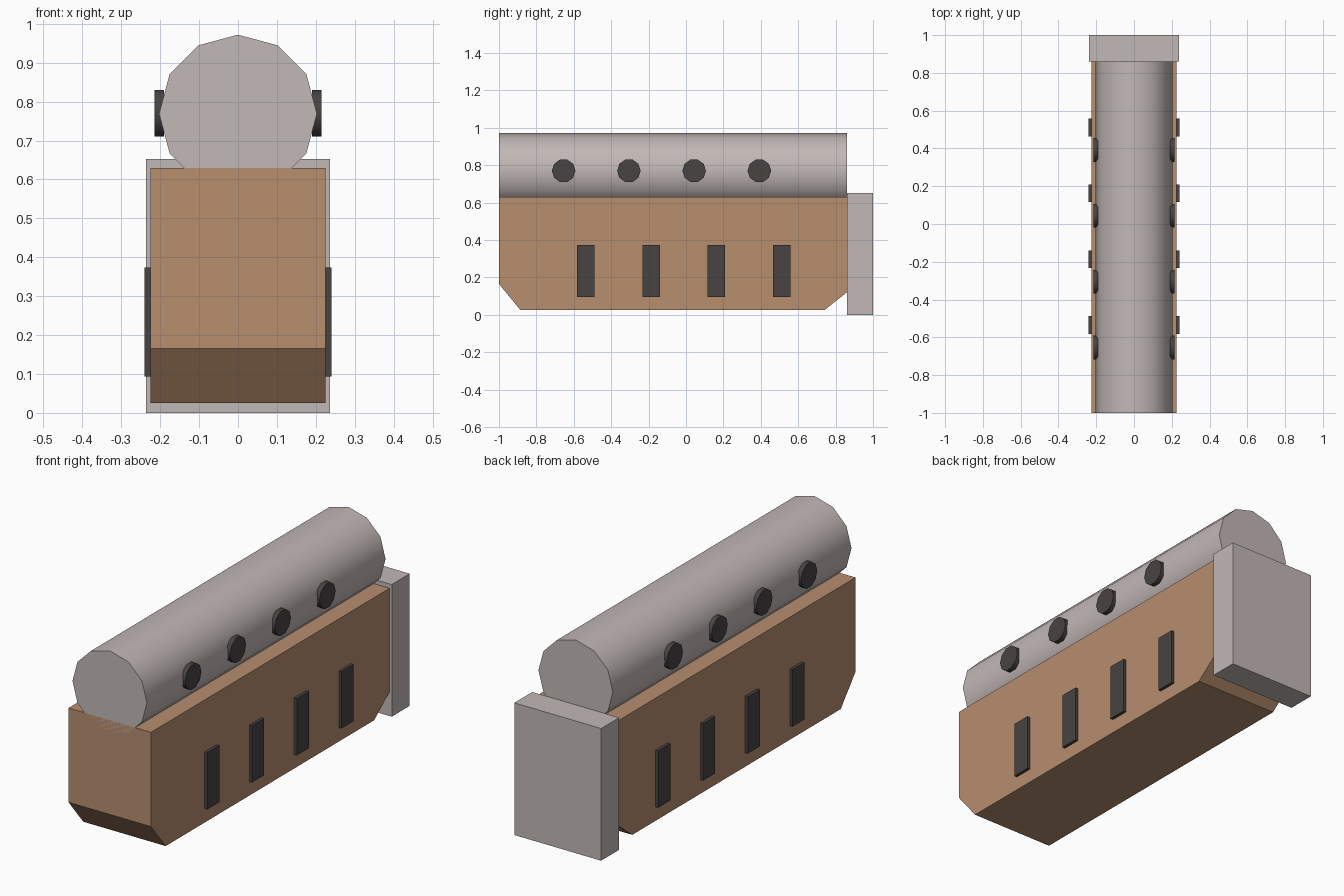
import bpy, bmesh, math
from mathutils import Matrix

if "Cube" in bpy.data.objects:
    bpy.data.objects.remove(bpy.data.objects["Cube"])


def material(name, rgb):
    lin = [((c / 255 + 0.055) / 1.055) ** 2.4 for c in rgb]
    m = bpy.data.materials.new(name)
    m.diffuse_color = (*lin, 1)
    m.use_nodes = True
    m.node_tree.nodes["Principled BSDF"].inputs["Base Color"].default_value = m.diffuse_color
    return m


GREY = material("warm grey", (194, 184, 182))
TAN = material("tan", (183, 142, 111))
DARK = material("dark grey", (71, 67, 66))


def finish(name, bm, mat, smooth=False):
    bmesh.ops.recalc_face_normals(bm, faces=bm.faces)
    me = bpy.data.meshes.new(name)
    bm.to_mesh(me)
    bm.free()
    me.materials.append(mat)
    ob = bpy.data.objects.new(name, me)
    bpy.context.collection.objects.link(ob)
    if smooth:
        bpy.ops.object.select_all(action='DESELECT')
        ob.select_set(True)
        bpy.context.view_layer.objects.active = ob
        bpy.ops.object.shade_smooth_by_angle(angle=math.radians(50))
    return ob


def extruded(name, profile, x0, x1, mat):
    """Side profile of (y, z) points extruded along x."""
    bm = bmesh.new()
    f = bm.faces.new([bm.verts.new((x0, y, z)) for y, z in profile])
    r = bmesh.ops.extrude_face_region(bm, geom=[f])
    moved = [v for v in r["geom"] if isinstance(v, bmesh.types.BMVert)]
    bmesh.ops.translate(bm, verts=moved, vec=(x1 - x0, 0, 0))
    return finish(name, bm, mat)


def box(name, x0, x1, y0, y1, z0, z1, mat):
    return extruded(name, [(y0, z0), (y1, z0), (y1, z1), (y0, z1)], x0, x1, mat)


def cylinder(name, sides, radius, depth, centre, rot, mat):
    bm = bmesh.new()
    bmesh.ops.create_cone(bm, cap_ends=True, segments=sides, radius1=radius,
                          radius2=radius, depth=depth,
                          matrix=Matrix.Translation(centre) @ rot)
    return finish(name, bm, mat, smooth=True)


# Main body with chamfered lower ends
extruded("body", [(-1, 0.63), (-1, 0.165), (-0.885, 0.025), (0.74, 0.025),
                  (0.86, 0.12), (0.86, 0.63)], -0.225, 0.225, TAN)

# Back plate
box("back_plate", -0.237, 0.237, 0.86, 1.0, 0.0, 0.652, GREY)

# Twelve-sided tube on top, with a corner pointing up
cylinder("top_tube", 12, 0.203, 1.86, (0, -0.07, 0.769),
         Matrix.Rotation(math.pi / 2, 4, 'X'), GREY)

# Round ports on the tube and slots on the body, both sides
for side, s in (("right", 1), ("left", -1)):
    for i in range(4):
        cylinder(f"port_{side}_{i + 1}", 10, 0.063, 0.024,
                 (s * 0.202, -0.654 + 0.3487 * i, 0.77),
                 Matrix.Rotation(math.pi / 2, 4, 'Y'), DARK)
        y = -0.535 + 0.3487 * i
        box(f"slot_{side}_{i + 1}", s * 0.22, s * 0.24,
            y - 0.047, y + 0.047, 0.094, 0.374, DARK)
